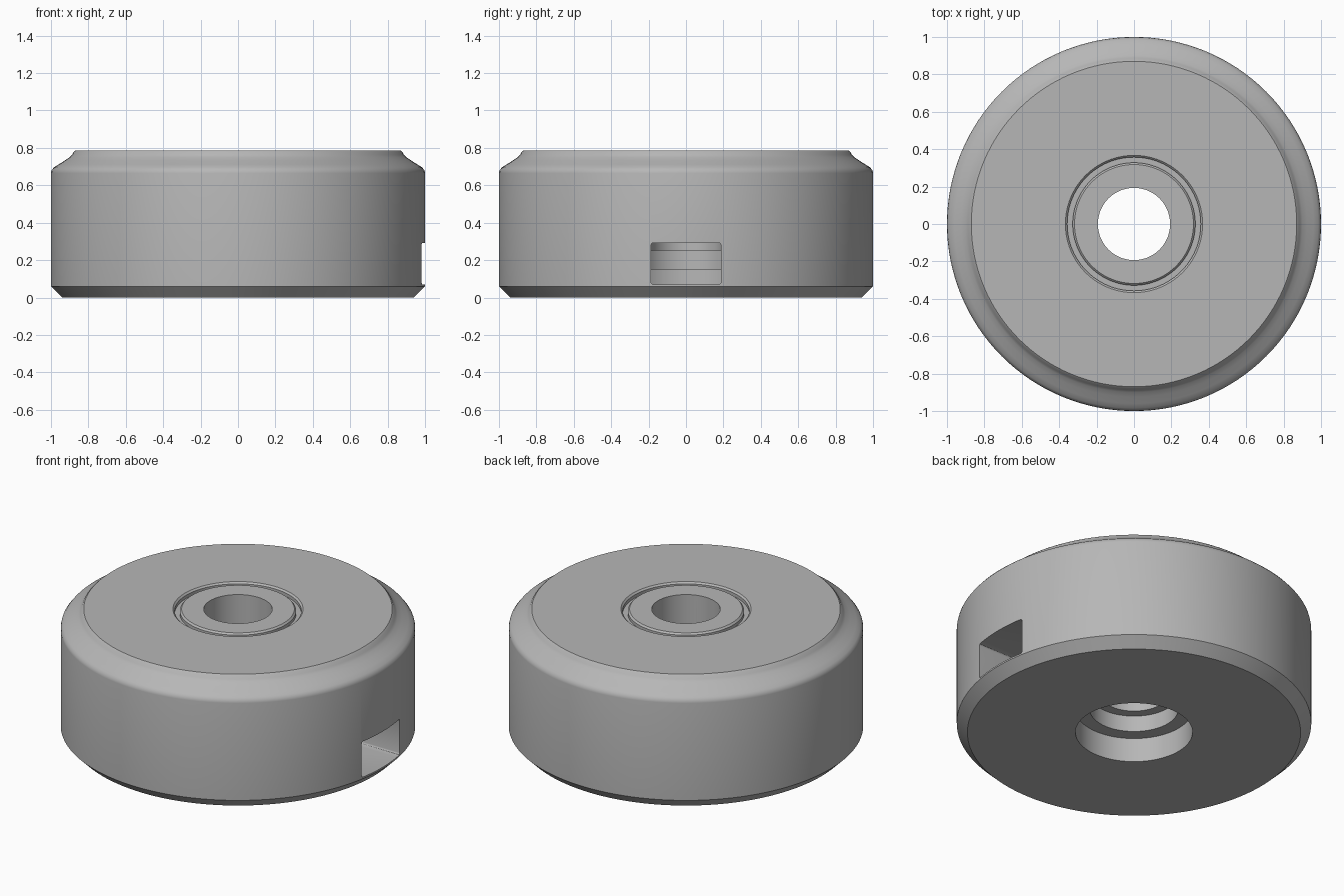
import bpy, bmesh, math
from mathutils import Matrix, Vector

if "Cube" in bpy.data.objects:
    bpy.data.objects.remove(bpy.data.objects["Cube"], do_unlink=True)

SEGMENTS = 128

grey = bpy.data.materials.new("plain grey")
grey.use_nodes = True
grey.diffuse_color = (0.47, 0.47, 0.47, 1)
grey.node_tree.nodes["Principled BSDF"].inputs["Base Color"].default_value = grey.diffuse_color


def make_object(name, bm):
    bmesh.ops.recalc_face_normals(bm, faces=bm.faces)
    mesh = bpy.data.meshes.new(name)
    bm.to_mesh(mesh)
    bm.free()
    mesh.materials.append(grey)
    obj = bpy.data.objects.new(name, mesh)
    bpy.context.collection.objects.link(obj)
    return obj


def lathe(name, profile):
    """Revolve a closed (radius, height) outline around z."""
    bm = bmesh.new()
    verts = [bm.verts.new((r, 0, z)) for r, z in profile]
    edges = [bm.edges.new((a, b)) for a, b in zip(verts, verts[1:] + verts[:1])]
    bmesh.ops.spin(bm, geom=verts + edges, axis=(0, 0, 1), cent=(0, 0, 0),
                   angle=math.tau, steps=SEGMENTS, use_merge=True)
    bmesh.ops.remove_doubles(bm, verts=bm.verts, dist=1e-5)
    return make_object(name, bm)


# Turned body: chamfered base, curved shoulder, ring groove, stepped bore
base = [(0.33, 0), (0.94, 0), (1, 0.06)]
shoulder = [(1, 0.665), (0.997, 0.68), (0.985, 0.695), (0.96, 0.711), (0.925, 0.733),
            (0.9, 0.75), (0.888, 0.762), (0.88, 0.776), (0.87, 0.785)]
groove = [(0.367, 0.785), (0.357, 0.775), (0.357, 0.755),
          (0.328, 0.755), (0.328, 0.775), (0.318, 0.785)]
bore = [(0.193, 0.785), (0.193, 0.25), (0.25, 0.25), (0.25, 0.15), (0.33, 0.15)]
body = lathe("round_body", base + shoulder + groove + bore)

# Side slot running from the rim into the bore
bm = bmesh.new()
bmesh.ops.create_cube(bm, size=1, matrix=Matrix.Translation((0.63, 0, 0.181))
                      @ Matrix.Diagonal((1.2, 0.374, 0.222, 1)))
long_edges = [e for e in bm.edges
              if abs((e.verts[0].co - e.verts[1].co).normalized().dot(Vector((1, 0, 0)))) > 0.9]
bmesh.ops.bevel(bm, geom=long_edges, offset=0.012, segments=3, profile=0.5, affect='EDGES')
cutter = make_object("slot_cutter", bm)

cut = body.modifiers.new("side slot", 'BOOLEAN')
cut.operation = 'DIFFERENCE'
cut.solver = 'EXACT'
cut.object = cutter

bpy.ops.object.select_all(action='DESELECT')
body.select_set(True)
bpy.context.view_layer.objects.active = body
bpy.ops.object.modifier_apply(modifier=cut.name)
bpy.data.objects.remove(cutter, do_unlink=True)
bpy.ops.object.shade_smooth_by_angle(angle=math.radians(30))
